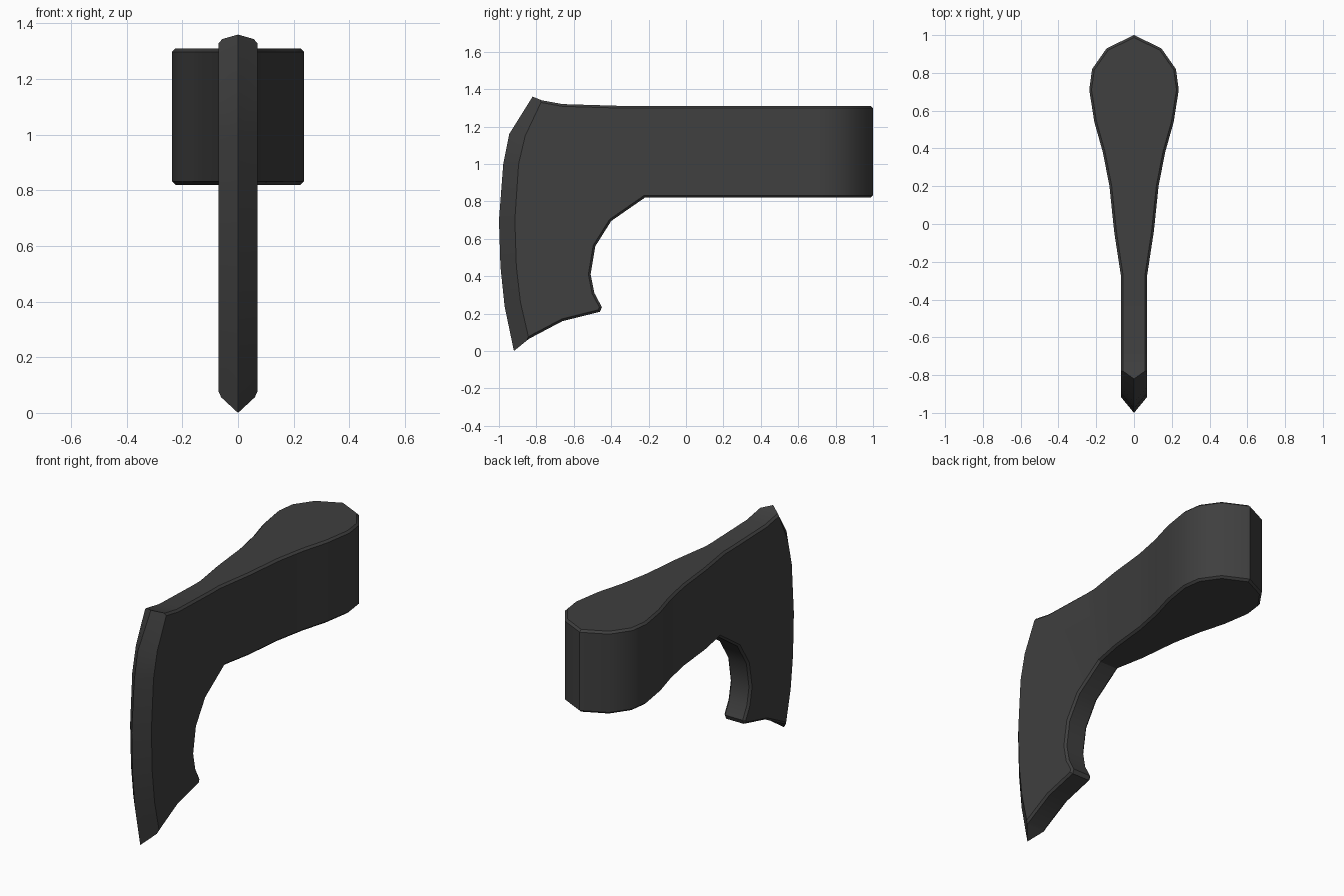
import bpy, bmesh, math

if "Cube" in bpy.data.objects:
    bpy.data.objects.remove(bpy.data.objects["Cube"])

HALF = 0.07            # half thickness of the blade
TOP, BOT = 1.31, 0.82  # height range of the socket block

# side profile of the blade (y, z)
ridge = [(-0.82, 1.36), (-0.945, 1.16), (-0.977, 1.0), (-1.0, 0.7),
         (-0.992, 0.45), (-0.97, 0.24), (-0.92, 0.0)]
inner = [(-0.77, 1.34), (-0.86, 1.15), (-0.895, 1.0), (-0.915, 0.7),
         (-0.907, 0.45), (-0.885, 0.26), (-0.84, 0.065)]
upper = [(-0.27, TOP), (-0.33, TOP), (-0.66, 1.32)]
lower = [(-0.66, 0.16), (-0.46, 0.21), (-0.45, 0.235), (-0.49, 0.31), (-0.51, 0.41),
         (-0.485, 0.56), (-0.40, 0.695), (-0.22, BOT)]
# plan outline of the block (y, half width)
plan = [(-0.04, 0.105), (0.2, 0.13), (0.38, 0.165), (0.54, 0.21), (0.71, 0.237),
        (0.82, 0.222), (0.93, 0.145)]

bm = bmesh.new()
face = bm.faces.new
edge_line = [bm.verts.new((0, y, z)) for y, z in ridge]
tip = [bm.verts.new((0, 1, z)) for z in (TOP, BOT)]
sides = []
for s in (1, -1):
    # flat cheek and sharpened bevel
    u, f, l = [[bm.verts.new((s * HALF, y, z)) for y, z in pts] for pts in (upper, inner, lower)]
    face(u + f + l)
    for i in range(len(f) - 1):
        face((f[i], f[i + 1], edge_line[i + 1], edge_line[i]))
    # block wall
    tops = [u[0]] + [bm.verts.new((s * w, y, TOP)) for y, w in plan] + [tip[0]]
    bots = [l[-1]] + [bm.verts.new((s * w, y, BOT)) for y, w in plan] + [tip[1]]
    for i in range(len(tops) - 1):
        face((tops[i], tops[i + 1], bots[i + 1], bots[i]))
    sides.append((u + [f[0]], [f[-1]] + l, tops, bots))

# strips joining the two cheeks, blade end triangles, block top and bottom
a, b = sides
for k in (0, 1):
    for i in range(len(a[k]) - 1):
        face((a[k][i], a[k][i + 1], b[k][i + 1], b[k][i]))
face((a[0][-1], edge_line[0], b[0][-1]))
face((a[1][0], edge_line[-1], b[1][0]))
for k in (2, 3):
    face(a[k] + b[k][:-1][::-1])
bmesh.ops.recalc_face_normals(bm, faces=bm.faces)

# small chamfer along the rim, leaving the cutting edge sharp
def rim(e):
    p, q = (v.co for v in e.verts)
    if p.x * q.x < 0 or p.x == q.x == 0:
        return False
    if min(p.y, q.y) < 0 and p.x * q.x == 0:
        return False
    return e.calc_face_angle(0) > math.radians(50)

bmesh.ops.bevel(bm, geom=[e for e in bm.edges if rim(e)], offset=0.012,
                segments=1, affect='EDGES', clamp_overlap=True)
bmesh.ops.recalc_face_normals(bm, faces=bm.faces)

mesh = bpy.data.meshes.new("axe_head")
bm.to_mesh(mesh)
bm.free()
obj = bpy.data.objects.new("axe_head", mesh)
bpy.context.collection.objects.link(obj)
bpy.context.view_layer.objects.active = obj
obj.select_set(True)
bpy.ops.object.shade_smooth_by_angle(angle=math.radians(30))

# dark steel
mat = bpy.data.materials.new("dark_steel")
mat.diffuse_color = (0.05, 0.05, 0.05, 1)
mat.use_nodes = True
mat.node_tree.nodes["Principled BSDF"].inputs["Base Color"].default_value = mat.diffuse_color
mesh.materials.append(mat)
